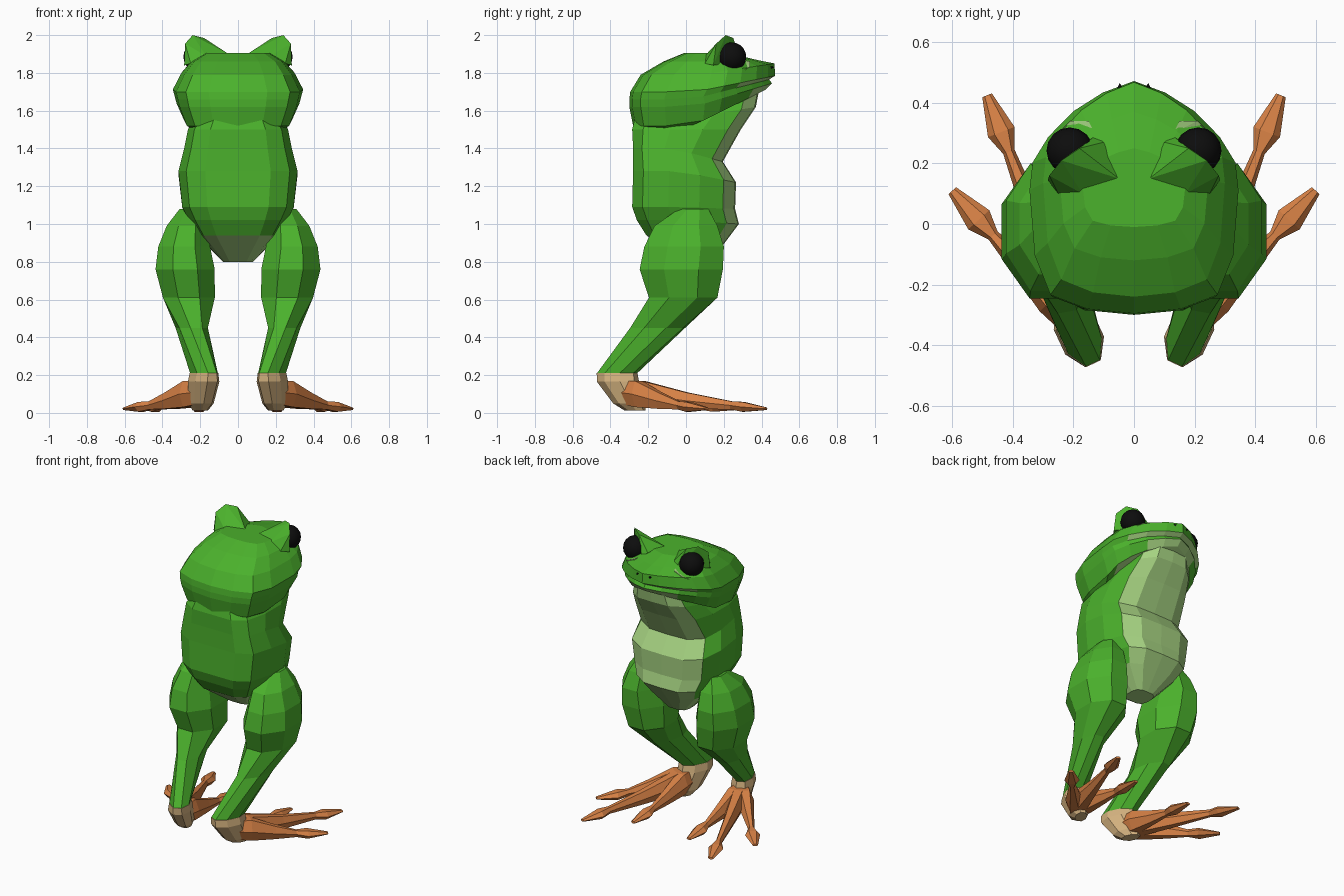
import bpy, bmesh, math
from mathutils import Vector

if "Cube" in bpy.data.objects:
    bpy.data.objects.remove(bpy.data.objects["Cube"])


def material(name, r, g, b):
    m = bpy.data.materials.new(name)
    m.diffuse_color = (r, g, b, 1)
    m.use_nodes = True
    m.node_tree.nodes["Principled BSDF"].inputs["Base Color"].default_value = m.diffuse_color
    return m


GREEN = material("skin_green", 0.07, 0.44, 0.025)
LIGHT = material("belly_light", 0.38, 0.65, 0.22)
ORANGE = material("foot_orange", 0.68, 0.22, 0.06)
TAN = material("ankle_tan", 0.68, 0.46, 0.22)
BLACK = material("eye_black", 0.004, 0.004, 0.004)


def finish(name, bm, mats, pick=None, mirror=False):
    bmesh.ops.recalc_face_normals(bm, faces=bm.faces)
    if pick:
        for f in bm.faces:
            f.material_index = pick(f.calc_center_median(), f.normal)
    me = bpy.data.meshes.new(name)
    bm.to_mesh(me)
    bm.free()
    for m in mats:
        me.materials.append(m)
    ob = bpy.data.objects.new(name, me)
    bpy.context.collection.objects.link(ob)
    if mirror:
        mod = ob.modifiers.new("Mirror", 'MIRROR')
        mod.use_axis[0] = True
        mod.use_mirror_merge = False
    return ob


def loft(name, rings, mats, pick=None, mirror=False):
    bm = bmesh.new()
    loops = [[bm.verts.new(p) for p in r] for r in rings]
    n = len(loops[0])
    for a, b in zip(loops, loops[1:]):
        for i in range(n):
            j = (i + 1) % n
            bm.faces.new((a[i], a[j], b[j], b[i]))
    bm.faces.new(loops[0])
    bm.faces.new(loops[-1])
    return finish(name, bm, mats, pick, mirror)


def outline_ring(half, zb, zf, w, yb, yf):
    """Symmetric section from a half outline; the front half tilts to zf."""
    pts = half + [(-x, y) for x, y in half[-2:0:-1]]
    return [Vector((x * w, yb + (yf - yb) * y,
                    zb + (zf - zb) * max(0, (y - 0.45) / 0.55))) for x, y in pts]


def oval_ring(cx, cy, z, rx, ry, rot=0, n=8):
    ring = []
    for i in range(n):
        a = 2 * math.pi * (i + 0.5) / n
        x, y = 1.06 * rx * math.cos(a), 1.06 * ry * math.sin(a)
        c, s = math.cos(rot), math.sin(rot)
        ring.append(Vector((cx + x * c - y * s, cy + x * s + y * c, z)))
    return ring


# torso with light belly, throat and underside
BODY = [(0, 0), (0.55, 0), (0.87, 0.1), (1, 0.35), (1, 0.65), (0.85, 0.88), (0.5, 0.99), (0, 1)]
body = [(0.80, 0.80, 0.08, -0.02, 0.13),
        (0.94, 0.92, 0.21, -0.21, 0.22),
        (1.02, 1.00, 0.26, -0.26, 0.28),
        (1.09, 1.08, 0.295, -0.285, 0.26),
        (1.28, 1.22, 0.315, -0.28, 0.265),
        (1.40, 1.33, 0.285, -0.28, 0.195),
        (1.50, 1.50, 0.265, -0.285, 0.29),
        (1.56, 1.62, 0.23, -0.27, 0.37),
        (1.60, 1.70, 0.20, -0.24, 0.385)]
loft("torso", [outline_ring(BODY, *b) for b in body], [GREEN, LIGHT],
     lambda c, n: int(c.z < 0.95 or (c.y > 0.1 and n.y > 0.55)))

# head with a mouth groove
HEAD = [(0, 0), (0.45, 0.02), (0.8, 0.08), (0.95, 0.25), (1, 0.53), (0.97, 0.65),
        (0.82, 0.76), (0.58, 0.87), (0.3, 0.95), (0, 1)]
head = [(1.49, 1.60, 0.23, -0.24, 0.20),
        (1.52, 1.71, 0.285, -0.28, 0.42),
        (1.62, 1.745, 0.325, -0.30, 0.455),
        (1.66, 1.765, 0.335, -0.30, 0.44),
        (1.70, 1.785, 0.345, -0.295, 0.472),
        (1.79, 1.85, 0.300, -0.24, 0.468),
        (1.86, 1.87, 0.245, -0.12, 0.37),
        (1.905, 1.90, 0.17, -0.01, 0.25)]
loft("head", [outline_ring(HEAD, *h) for h in head], [GREEN, LIGHT],
     lambda c, n: int(n.z < -0.6 and c.y > 0.12))


def hull(name, pts, mat):
    bm = bmesh.new()
    for p in pts:
        bm.verts.new(p)
    bmesh.ops.convex_hull(bm, input=bm.verts)
    return finish(name, bm, [mat], mirror=True)


# brow hoods over the eyes
hull("brow_hood", [(0.05, 0.15, 1.90), (0.10, 0.27, 1.89), (0.24, 0.21, 2.0), (0.18, 0.25, 1.985),
                   (0.28, 0.16, 1.955), (0.285, 0.145, 1.84), (0.17, 0.10, 1.89),
                   (0.25, 0.10, 1.85), (0.13, 0.29, 1.86)], GREEN)
# pale lower eyelids
hull("lower_eyelid", [(0.13, 0.30, 1.87), (0.15, 0.34, 1.86), (0.21, 0.34, 1.835), (0.26, 0.29, 1.80),
                      (0.27, 0.22, 1.79), (0.14, 0.22, 1.78), (0.15, 0.34, 1.80)], LIGHT)

# eyes
bm = bmesh.new()
bmesh.ops.create_uvsphere(bm, u_segments=16, v_segments=10, radius=0.077)
bmesh.ops.translate(bm, verts=bm.verts, vec=(0.212, 0.242, 1.885))
for f in bm.faces:
    f.smooth = True
finish("eye", bm, [BLACK], mirror=True)

# nostrils
hull("nostril", [(0.04, 0.455, 1.835), (0.055, 0.45, 1.835), (0.047, 0.45, 1.822),
                 (0.047, 0.465, 1.83), (0.047, 0.43, 1.83)], BLACK)

# legs: thigh, knee, shin
R = math.radians
leg = [(0.25, 0.04, 1.08, 0.06, 0.08, 0),
       (0.27, 0.00, 0.99, 0.11, 0.17, 0),
       (0.285, -0.01, 0.88, 0.14, 0.215, 0),
       (0.28, -0.025, 0.76, 0.16, 0.225, 0),
       (0.26, -0.015, 0.61, 0.14, 0.185, 0),
       (0.245, -0.15, 0.45, 0.078, 0.145, R(-10)),
       (0.18, -0.365, 0.21, 0.062, 0.108, R(-25))]
loft("leg", [oval_ring(*s) for s in leg], [GREEN], mirror=True)

# ankles
ankle = [(0.18, -0.365, 0.212, 0.064, 0.109, R(-25)),
         (0.182, -0.36, 0.165, 0.072, 0.112, R(-25)),
         (0.195, -0.30, 0.05, 0.058, 0.085, R(-25)),
         (0.20, -0.27, 0.012, 0.035, 0.055, R(-25))]
loft("ankle", [oval_ring(*s) for s in ankle], [TAN], mirror=True)


def toe(name, tip):
    """Tapered toe ending in a diamond pad; t is distance along the toe."""
    start, end = Vector((0.19, -0.34, 0)), Vector((tip[0], tip[1], 0))
    length = (end - start).length
    d = (end - start) / length
    side = Vector((d.y, -d.x, 0))
    steps = [(0.0, 0.11, 0.045, 0.07), (0.12, 0.10, 0.055, 0.08),
             (length * 0.45, 0.065, 0.036, 0.05), (length - 0.20, 0.04, 0.02, 0.025),
             (length - 0.13, 0.032, 0.047, 0.03), (length, 0.022, 0.017, 0.008)]
    rings = []
    for t, z, w, h in steps:
        c = start + d * t + Vector((0, 0, z))
        rings.append([c + side * w * math.cos(a) + Vector((0, 0, h * math.sin(a)))
                      for a in (i * math.pi / 3 for i in range(6))])
    loft(name, rings, [ORANGE], mirror=True)


# three toes per foot
toe("middle_toe", (0.485, 0.425))
toe("outer_toe", (0.60, 0.11))
toe("inner_toe", (0.21, 0.27))
